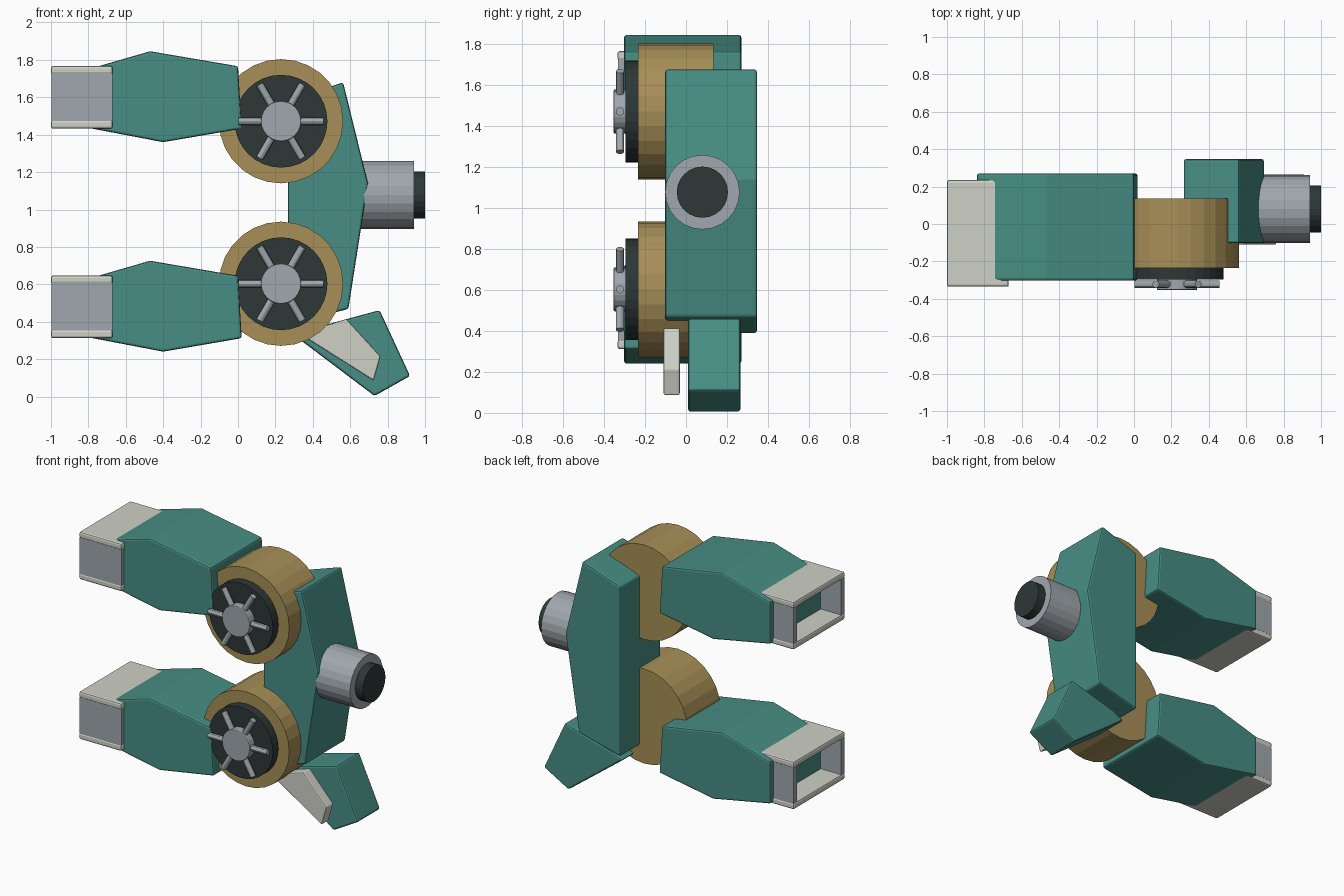
import bpy, bmesh, math
from mathutils import Vector

if "Cube" in bpy.data.objects:
    bpy.data.objects.remove(bpy.data.objects["Cube"])


def material(name, rgb):
    m = bpy.data.materials.new(name)
    m.diffuse_color = (*rgb, 1)
    m.use_nodes = True
    m.node_tree.nodes["Principled BSDF"].inputs["Base Color"].default_value = m.diffuse_color
    return m


TEAL = material("teal", (0.062, 0.27, 0.23))
GOLD = material("gold", (0.39, 0.275, 0.095))
WHITE = material("off white", (0.62, 0.64, 0.57))
GREY = material("grey", (0.35, 0.39, 0.42))
DARK = material("dark", (0.026, 0.038, 0.038))


def finish(bm, name, mat, bevel=0.0, smooth=False):
    bmesh.ops.recalc_face_normals(bm, faces=bm.faces)
    mesh = bpy.data.meshes.new(name)
    bm.to_mesh(mesh)
    bm.free()
    mesh.materials.append(mat)
    ob = bpy.data.objects.new(name, mesh)
    bpy.context.collection.objects.link(ob)
    if bevel:
        mod = ob.modifiers.new("Bevel", 'BEVEL')
        mod.width = bevel
        mod.segments = 2
        mod.limit_method = 'ANGLE'
        mod.angle_limit = math.radians(40)
    if smooth:
        bpy.context.view_layer.objects.active = ob
        ob.select_set(True)
        bpy.ops.object.shade_smooth_by_angle(angle=math.radians(30))
        ob.select_set(False)
    return ob


def slab(name, outline, y0, y1, mat, bevel=0.0):
    """Extrude an x-z outline from y0 to y1."""
    bm = bmesh.new()
    face = bm.faces.new([bm.verts.new((x, y0, z)) for x, z in outline])
    ext = bmesh.ops.extrude_face_region(bm, geom=[face])
    verts = [v for v in ext["geom"] if isinstance(v, bmesh.types.BMVert)]
    bmesh.ops.translate(bm, verts=verts, vec=(0, y1 - y0, 0))
    return finish(bm, name, mat, bevel)


def box(name, x0, x1, y0, y1, z0, z1, mat, bevel=0.0):
    return slab(name, [(x0, z0), (x1, z0), (x1, z1), (x0, z1)], y0, y1, mat, bevel)


def rod(name, start, end, radius, sides, mat, bevel=0.0, smooth=False):
    """Cylinder between two points."""
    a, b = Vector(start), Vector(end)
    bm = bmesh.new()
    bmesh.ops.create_cone(bm, cap_ends=True, segments=sides, radius1=radius,
                          radius2=radius, depth=(b - a).length)
    rot = (b - a).to_track_quat('Z', 'Y').to_matrix()
    bmesh.ops.rotate(bm, verts=bm.verts, matrix=rot)
    bmesh.ops.translate(bm, verts=bm.verts, vec=(a + b) / 2)
    return finish(bm, name, mat, bevel, smooth)


# Housing outline, heights relative to the bracket's bottom
HOUSING = [(-0.84, 0.012), (-0.40, -0.072), (0.02, 0.0), (0.0, 0.334),
           (-0.47, 0.414), (-0.84, 0.307)]


def arm(label, z, wheel_z):
    slab(label + "_housing", [(x, z + h) for x, h in HOUSING],
         -0.302, 0.27, TEAL, 0.012)
    # hollow end bracket: pale top and bottom, grey side walls
    for part, h in (("bottom", 0.0), ("top", 0.29)):
        box(f"{label}_bracket_{part}", -1, -0.67, -0.335, 0.235,
            z + h, z + h + 0.045, WHITE, 0.012)
    for part, y in (("front", -0.333), ("back", 0.193)):
        box(f"{label}_bracket_{part}", -0.998, -0.672, y, y + 0.04,
            z + 0.04, z + 0.295, GREY)
    # wheel with disc, hub and spokes
    cx = 0.23
    rod(label + "_wheel", (cx, -0.235, wheel_z), (cx, 0.135, wheel_z), 0.332, 28, GOLD)
    rod(label + "_disc", (cx, -0.296, wheel_z), (cx, -0.23, wheel_z), 0.248, 32, DARK)
    rod(label + "_hub", (cx, -0.353, wheel_z), (cx, -0.29, wheel_z), 0.108, 24, GREY, 0.006)
    for i in range(6):
        a = math.radians(60 * i)
        dx, dz = math.cos(a), math.sin(a)
        rod(f"{label}_spoke_{i + 1}", (cx + 0.07 * dx, -0.322, wheel_z + 0.07 * dz),
            (cx + 0.228 * dx, -0.322, wheel_z + 0.228 * dz), 0.02, 12, GREY, 0, True)


arm("upper", 1.432, 1.472)
arm("lower", 0.312, 0.603)

# Upright spine joining both wheels
slab("spine", [(0.267, 0.388), (0.59, 0.468), (0.695, 1.14), (0.562, 1.68), (0.267, 1.58)],
     -0.102, 0.347, TEAL, 0.012)

# Side nozzle
rod("nozzle", (0.58, 0.08, 1.078), (0.94, 0.08, 1.078), 0.182, 24, GREY)
rod("nozzle_cap", (0.9, 0.08, 1.078), (1.0, 0.08, 1.078), 0.125, 24, DARK)

# Foot below the spine and its pale front plate
slab("foot", [(0.73, 0.003), (0.92, 0.11), (0.757, 0.462), (0.40, 0.365), (0.31, 0.32)],
     0.01, 0.265, TEAL, 0.012)
slab("foot_plate", [(0.725, 0.085), (0.762, 0.215), (0.58, 0.415), (0.36, 0.345), (0.36, 0.315)],
     -0.11, -0.03, WHITE, 0.008)
